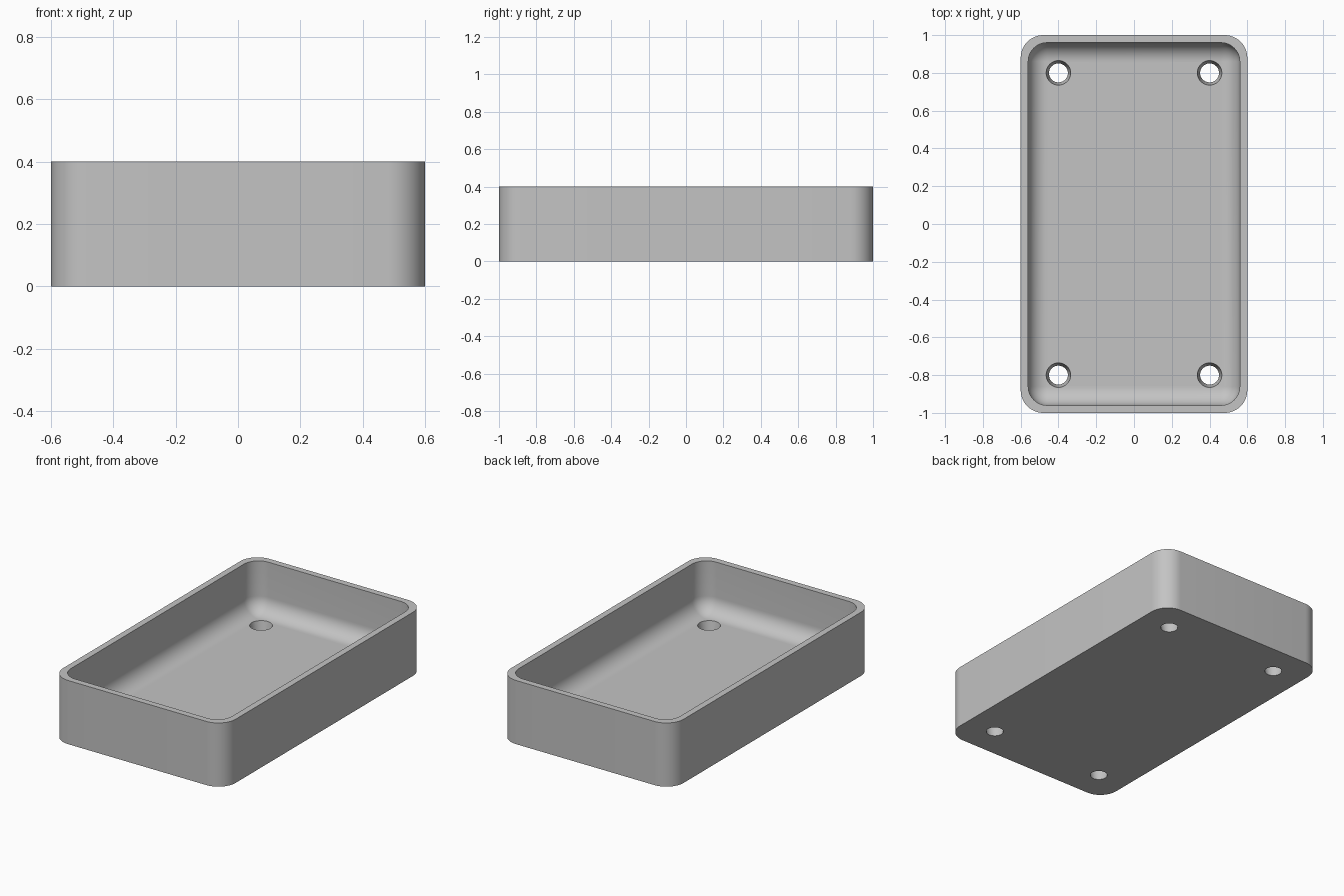
import bpy, bmesh
from math import cos, sin, pi

cube = bpy.data.objects.get("Cube")
if cube:
    bpy.data.objects.remove(cube, do_unlink=True)

HALF_X, HALF_Y, HEIGHT = 0.6, 1.0, 0.4
CORNER, WALL, FLOOR, FILLET = 0.12, 0.04, 0.08, 0.1
STEPS = 12

grey = bpy.data.materials.new("light_grey")
grey.use_nodes = True
grey.diffuse_color = (0.55, 0.55, 0.55, 1)
grey.node_tree.nodes["Principled BSDF"].inputs["Base Color"].default_value = (0.55, 0.55, 0.55, 1)


def ring(bm, inset, radius, z):
    """Rounded rectangle of vertices, inset from the outer wall."""
    verts = []
    for quarter, (sx, sy) in enumerate([(1, 1), (-1, 1), (-1, -1), (1, -1)]):
        cx = sx * (HALF_X - inset - radius)
        cy = sy * (HALF_Y - inset - radius)
        for i in range(STEPS + 1):
            a = (quarter + i / STEPS) * pi / 2
            verts.append(bm.verts.new((cx + radius * cos(a), cy + radius * sin(a), z)))
    return verts


# Tray shell: outer wall, rim, inner wall, rounded floor edge
bm = bmesh.new()
rings = [ring(bm, 0, CORNER, 0), ring(bm, 0, CORNER, HEIGHT), ring(bm, WALL, FILLET, HEIGHT)]
for i in range(STEPS + 1):
    t = i / STEPS * pi / 2
    rings.append(ring(bm, WALL + FILLET * (1 - cos(t)), FILLET * cos(t),
                      FLOOR + FILLET * (1 - sin(t))))
for a, b in zip(rings, rings[1:]):
    for i in range(len(a)):
        j = (i + 1) % len(a)
        bm.faces.new((a[i], a[j], b[j], b[i]))
bm.faces.new(rings[0][::-1])
bm.faces.new(rings[-1])
bmesh.ops.remove_doubles(bm, verts=bm.verts, dist=0.0001)
bmesh.ops.recalc_face_normals(bm, faces=bm.faces)
mesh = bpy.data.meshes.new("tray")
bm.to_mesh(mesh)
bm.free()
mesh.materials.append(grey)
tray = bpy.data.objects.new("tray", mesh)
bpy.context.collection.objects.link(tray)

# Four tapered drain holes through the floor
for x in (-0.4, 0.4):
    for y in (-0.8, 0.8):
        bpy.ops.mesh.primitive_cone_add(vertices=48, radius1=0.0425, radius2=0.0725,
                                        depth=0.16, location=(x, y, 0.04))
        cutter = bpy.context.object
        cutter.name = "hole_cutter"
        cutter.hide_render = True
        cutter.data.materials.append(grey)
        bpy.ops.object.select_all(action='DESELECT')
        tray.select_set(True)
        bpy.context.view_layer.objects.active = tray
        cut = tray.modifiers.new("drain_hole", 'BOOLEAN')
        cut.operation = 'DIFFERENCE'
        cut.solver = 'EXACT'
        cut.object = cutter
        bpy.ops.object.modifier_apply(modifier=cut.name)
        bpy.data.objects.remove(cutter, do_unlink=True)

bpy.ops.object.shade_smooth_by_angle(angle=pi / 6)
